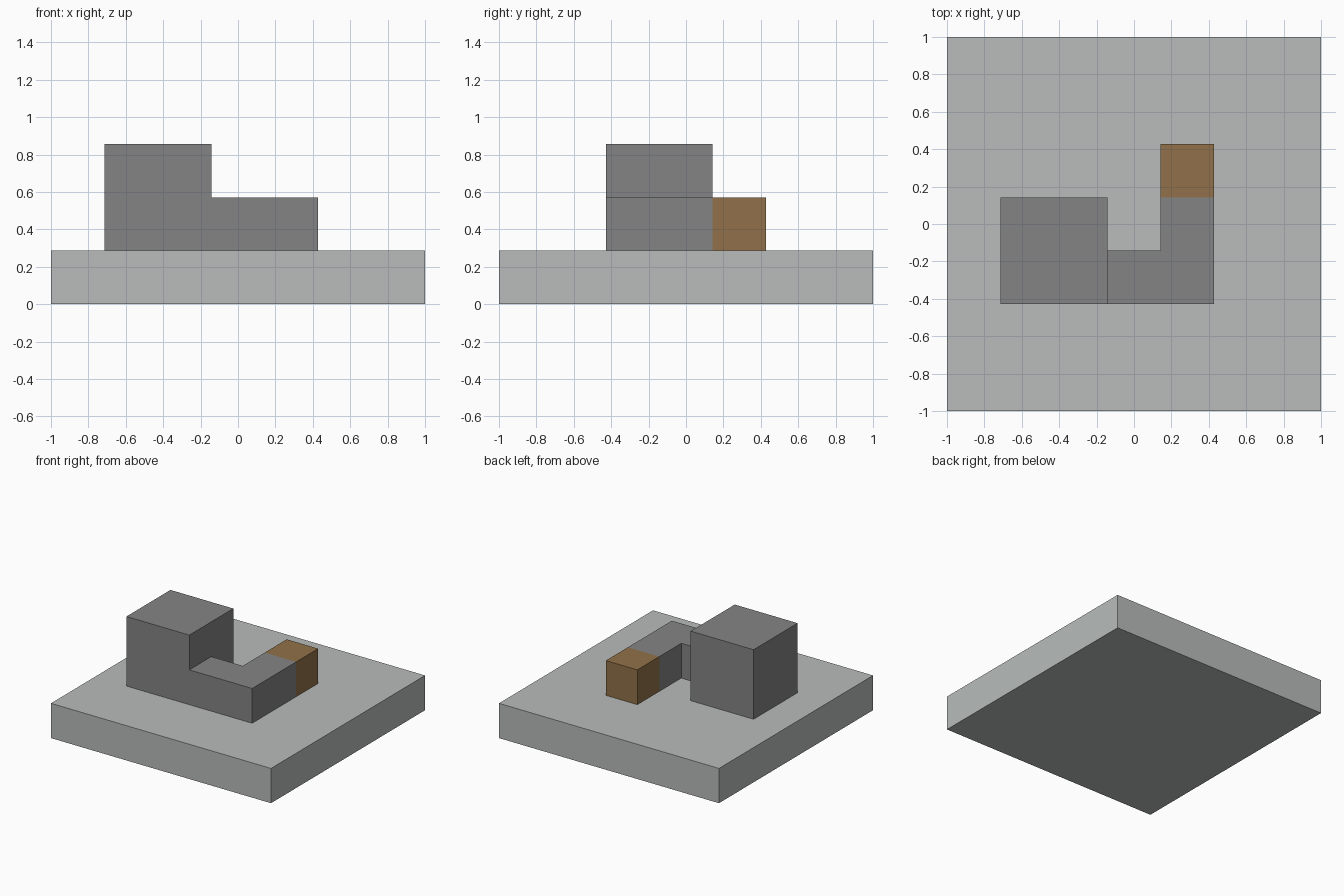
import bpy
import bmesh

U = 1 / 7  # module: the slab is 14 x 14 x 2 modules

cube = bpy.data.objects.get("Cube")
if cube:
    bpy.data.objects.remove(cube, do_unlink=True)


def material(name, rgb):
    mat = bpy.data.materials.new(name)
    mat.use_nodes = True
    color = (*rgb, 1)
    mat.diffuse_color = color
    bsdf = next(n for n in mat.node_tree.nodes if n.type == "BSDF_PRINCIPLED")
    bsdf.inputs["Base Color"].default_value = color
    return mat


def prism(name, outline, bottom, top, mat):
    """Extrude a counter-clockwise plan outline, given in modules."""
    bm = bmesh.new()
    base = bm.faces.new([bm.verts.new((x * U, y * U, bottom * U)) for x, y in outline])
    result = bmesh.ops.extrude_face_region(bm, geom=[base], use_keep_orig=True)
    verts = [v for v in result["geom"] if isinstance(v, bmesh.types.BMVert)]
    bmesh.ops.translate(bm, verts=verts, vec=(0, 0, (top - bottom) * U))
    bmesh.ops.recalc_face_normals(bm, faces=bm.faces[:])
    mesh = bpy.data.meshes.new(name)
    bm.to_mesh(mesh)
    bm.free()
    mesh.materials.append(mat)
    obj = bpy.data.objects.new(name, mesh)
    bpy.context.collection.objects.link(obj)
    return obj


def rect(x0, y0, x1, y1):
    return [(x0, y0), (x1, y0), (x1, y1), (x0, y1)]


light_grey = material("light grey", (0.479, 0.503, 0.491))
mid_grey = material("mid grey", (0.231, 0.231, 0.231))
brown = material("brown", (0.283, 0.165, 0.067))

# Ground slab
prism("base_slab", rect(-7, -7, 7, 7), 0, 2, light_grey)
# Tall main block
prism("main_block", rect(-5, -3, -1, 1), 2, 6, mid_grey)
# Low L-shaped wing
wing = [(-1, -3), (3, -3), (3, 1), (1, 1), (1, -1), (-1, -1)]
prism("low_wing", wing, 2, 4, mid_grey)
# Brown block at the end of the wing
prism("end_block", rect(1, 1, 3, 3), 2, 4, brown)
